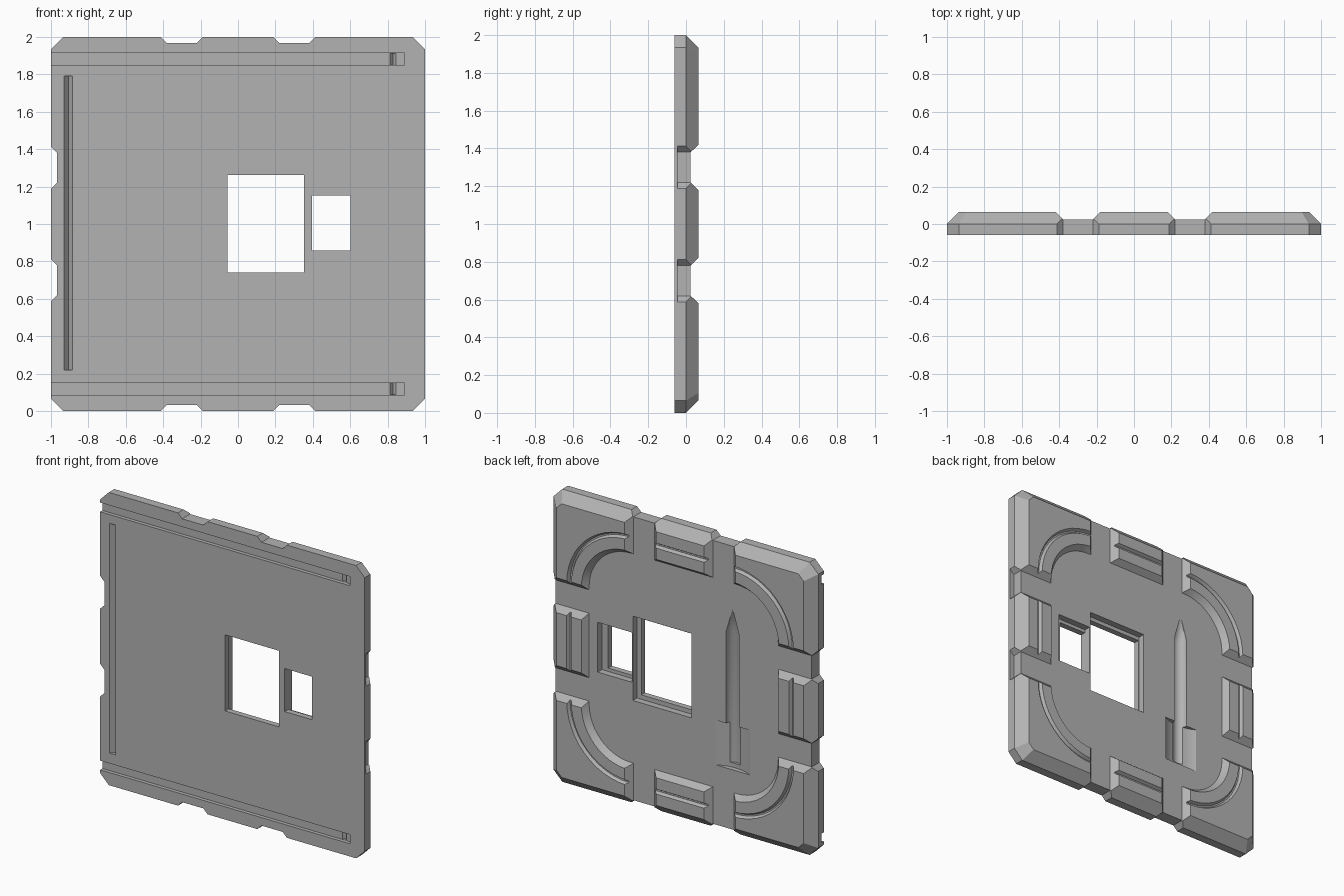
import bpy, bmesh, math

cube = bpy.data.objects.get("Cube")
if cube:
    bpy.data.objects.remove(cube, do_unlink=True)

MID = 1.0                                  # height of the panel centre
FRONT, EDGE, BACK, FLOOR = -0.06, 0.0, 0.065, 0.025

grey = bpy.data.materials.new("panel_grey")
grey.use_nodes = True
colour = (0.45, 0.45, 0.45, 1)
grey.diffuse_color = colour
grey.node_tree.nodes["Principled BSDF"].inputs["Base Color"].default_value = colour


def finish(name, bm):
    bmesh.ops.recalc_face_normals(bm, faces=bm.faces)
    mesh = bpy.data.meshes.new(name)
    bm.to_mesh(mesh)
    bm.free()
    mesh.materials.append(grey)
    obj = bpy.data.objects.new(name, mesh)
    bpy.context.collection.objects.link(obj)
    return obj


def hull(name, points):
    """Convex solid around the points."""
    bm = bmesh.new()
    for p in points:
        bm.verts.new(p)
    bmesh.ops.convex_hull(bm, input=bm.verts)
    bmesh.ops.dissolve_limit(bm, angle_limit=0.01, verts=bm.verts, edges=bm.edges)
    return finish(name, bm)


def box(x0, x1, y0, y1, z0, z1):
    return [(x, y, z) for x in (x0, x1) for y in (y0, y1) for z in (z0, z1)]


def octagon(half, corner, y):
    k = half - corner
    return [(sx * a, y, MID + sz * b) for sx in (-1, 1) for sz in (-1, 1)
            for a, b in ((half, k), (k, half))]


def rounded(half, y, steps=12):
    """Rounded square whose corner arcs share fixed centres."""
    c = 0.4
    r = half - c
    pts = []
    for q, (sx, sz) in enumerate(((1, 1), (-1, 1), (-1, -1), (1, -1))):
        for i in range(steps + 1):
            a = math.pi / 2 * (q + i / steps)
            pts.append((sx * c + r * math.cos(a), y, MID + sz * c + r * math.sin(a)))
    return pts


def ring(name, loops):
    """Closed ring skinned through the loops."""
    bm = bmesh.new()
    rows = [[bm.verts.new(p) for p in loop] for loop in loops]
    n = len(rows[0])
    for k, row in enumerate(rows):
        nxt = rows[(k + 1) % len(rows)]
        for i in range(n):
            j = (i + 1) % n
            bm.faces.new((row[i], row[j], nxt[j], nxt[i]))
    return finish(name, bm)


def circle(x, y, z, r, n=32):
    return [(x + r * math.cos(2 * math.pi * i / n),
             y + r * math.sin(2 * math.pi * i / n), z) for i in range(n)]


# Main slab with chamfered corners and a bevelled back
chamfer = BACK - EDGE
panel = hull("panel", octagon(1, 0.065, FRONT) + octagon(1, 0.065, EDGE)
             + octagon(1 - chamfer, 0.04, BACK))


def cut(cutter):
    mod = panel.modifiers.new("cut", 'BOOLEAN')
    mod.operation = 'DIFFERENCE'
    mod.solver = 'EXACT'
    mod.object = cutter
    bpy.context.view_layer.objects.active = panel
    bpy.ops.object.modifier_apply(modifier=mod.name)
    bpy.data.objects.remove(cutter, do_unlink=True)


# Back pocket and the narrow groove running around the rim
cut(ring("rim_groove", [rounded(0.86, BACK + 0.005), rounded(0.82, BACK + 0.005),
                        rounded(0.835, 0.045), rounded(0.845, 0.045)]))
cut(hull("back_pocket", rounded(0.715, FLOOR) + rounded(0.75, BACK + 0.005)))

# Channels splitting the rim into corner and middle blocks
for t in (-0.3, 0.3):
    section = [(t + s * w, y) for s in (-1, 1) for w, y in ((0.08, FLOOR), (0.122, BACK + 0.003))]
    cut(hull("upright_channel", [(a, y, MID + e) for a, y in section for e in (-1.1, 1.1)]))
    cut(hull("level_channel", [(e, y, MID + a) for a, y in section for e in (-1.1, 1.1)]))
    # Tapered notches in the outer edges
    outline = [(t + s * w, d) for s in (-1, 1) for w, d in ((0.08, 0.968), (0.115, 1.003))]
    for side in (-1, 1):
        cut(hull("edge_notch", [(a, y, MID + side * d) for a, d in outline for y in (-0.1, 0.1)]))
        start = -0.045 if side > 0 else -0.1
        cut(hull("side_notch", [(side * d, y, MID + a) for a, d in outline for y in (start, 0.1)]))

# Windows with stepped surrounds at the back
cut(hull("large_window", box(-0.055, 0.352, -0.1, 0.1, 0.742, 1.262)))
cut(hull("large_surround", box(-0.06, 0.385, -0.02, 0.1, 0.712, 1.288)))
cut(hull("small_window", box(0.395, 0.602, -0.1, 0.1, 0.858, 1.152)))
cut(hull("small_surround", box(0.392, 0.65, -0.02, 0.1, 0.835, 1.175)))

# Pen-shaped hollow and its wider finger scoop
px = -0.37
cut(hull("pen_hollow", circle(px, FLOOR, 0.47, 0.05) + circle(px, FLOOR, 1.37, 0.05)
         + [(px, FLOOR, 1.54)]))
scoop, depth = 0.13, 0.033
radius = (scoop ** 2 + depth ** 2) / (2 * depth)
arc = [(px + radius * math.sin(a), FLOOR - depth + radius * (1 - math.cos(a)))
       for a in [math.asin(scoop * 1.1 / radius) * i / 8 for i in range(-8, 9)]]
cut(hull("finger_scoop", [(x, y, z) for x, y in arc for z in (0.44, 0.745)]))

# Front rails with a detent near the closed end
for side in (-1, 1):
    z0, z1 = sorted((MID + side * 0.85, MID + side * 0.913))
    cut(hull("front_rail", box(-1.1, 0.89, -0.1, -0.035, z0, z1)))
    cut(hull("rail_detent", [(x, y, z) for x, y in ((0.81, -0.04), (0.83, -0.015), (0.848, -0.04))
                             for z in (z0 + 0.001, z1 - 0.001)]))

# Upright V slot on the front
cut(hull("front_slot", [(x, y, z) for x, y in ((-0.93, -0.061), (-0.905, -0.03), (-0.885, -0.061))
                        for z in (0.22, 1.79)]))

bpy.ops.object.select_all(action='DESELECT')
panel.select_set(True)
bpy.context.view_layer.objects.active = panel
bpy.ops.object.shade_smooth_by_angle(angle=math.radians(20))
